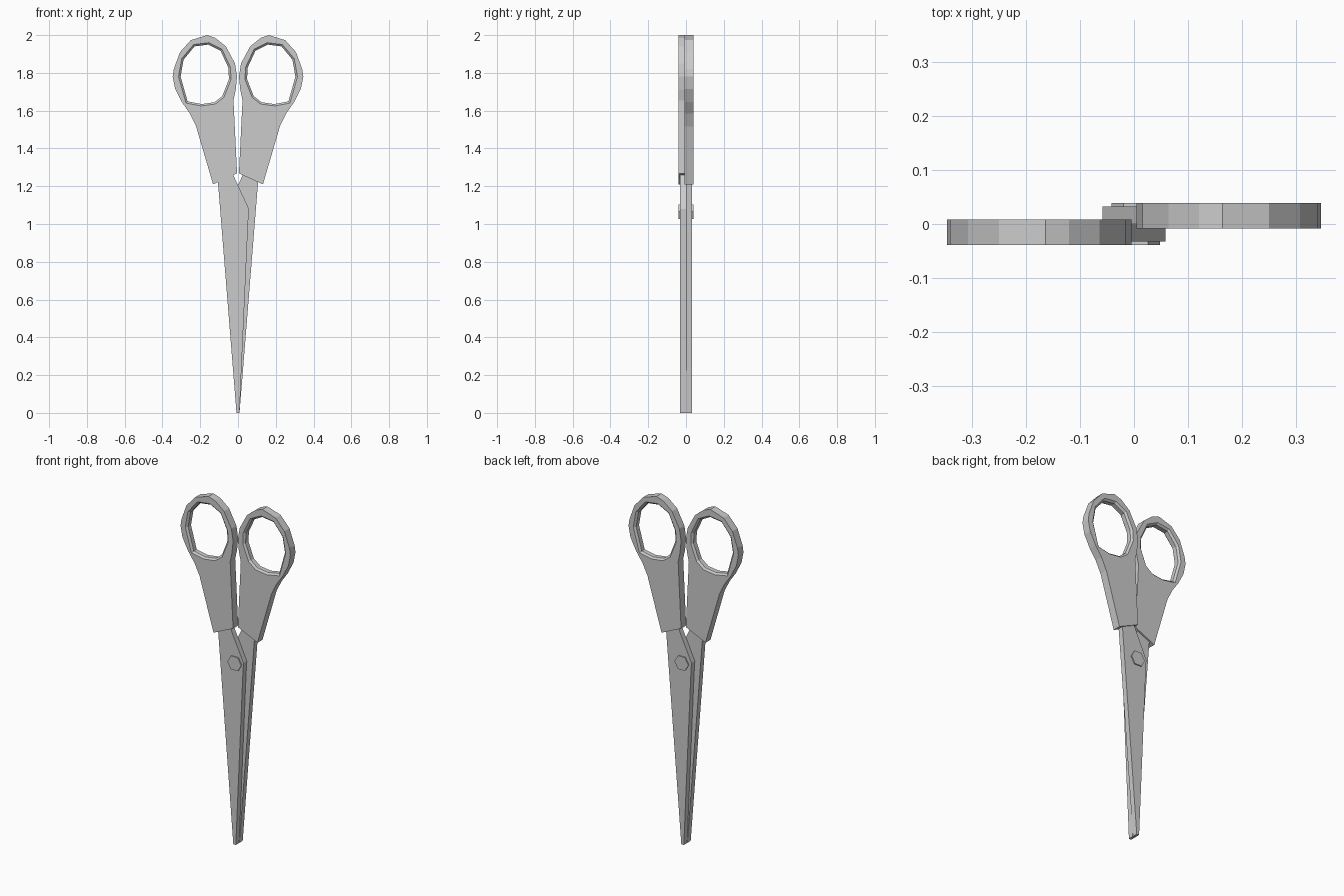
import bpy, bmesh
from math import pi
from mathutils import Matrix

if "Cube" in bpy.data.objects:
    bpy.data.objects.remove(bpy.data.objects["Cube"])

# Front half; the back half is the same turned 180 degrees about z
BLADE = [(-.106, 1.22), (-.008, 0), (.008, 0), (.053, 1.0), (.058, 1.08),
         (0, 1.205), (-.03, 1.27), (-.09, 1.27)]
GRIP = [(-.132, 1.21), (-.005, 1.268), (-.024, 1.655), (-.012, 1.71), (-.005, 1.78),
        (-.016, 1.85), (-.064, 1.94), (-.12, 1.985), (-.164, 2.0), (-.25, 1.973),
        (-.307, 1.91), (-.34, 1.82), (-.346, 1.78), (-.333, 1.715), (-.297, 1.645),
        (-.255, 1.585), (-.222, 1.517)]
HOLE = [(-.315, 1.78), (-.298, 1.875), (-.235, 1.95), (-.155, 1.96), (-.085, 1.925),
        (-.04, 1.83), (-.037, 1.765), (-.075, 1.67), (-.12, 1.635), (-.195, 1.625),
        (-.275, 1.64)]
CENTRE = (-.175, 1.79)


def ring(bm, pts, y):
    return [bm.verts.new((x, y, z)) for x, z in pts]


def skin(bm, rings):
    for a, b in zip(rings, rings[1:]):
        for i in range(len(a)):
            j = (i + 1) % len(a)
            bm.faces.new((a[i], a[j], b[j], b[i]))


def cap(bm, *loops):
    edges = []
    for l in loops:
        for i in range(len(l)):
            pair = (l[i - 1], l[i])
            edges.append(bm.edges.get(pair) or bm.edges.new(pair))
    bmesh.ops.triangle_fill(bm, use_beauty=True, edges=edges)


def finish(bm, name, turn):
    bmesh.ops.transform(bm, matrix=Matrix.Rotation(turn, 4, 'Z'), verts=bm.verts)
    bmesh.ops.recalc_face_normals(bm, faces=bm.faces)
    bmesh.ops.dissolve_limit(bm, angle_limit=.01, verts=bm.verts, edges=bm.edges)
    me = bpy.data.meshes.new(name)
    bm.to_mesh(me)
    bm.free()
    bpy.context.collection.objects.link(bpy.data.objects.new(name, me))


def blade(name, turn):
    bm = bmesh.new()
    a, b = ring(bm, BLADE, -.032), ring(bm, BLADE, -.001)
    skin(bm, [a, b])
    cap(bm, a)
    cap(bm, b)
    finish(bm, name, turn)


def handle(name, turn):
    bm = bmesh.new()
    y0, y1, c = -.0385, .0085, .01
    outer = [ring(bm, GRIP, y) for y in (y0, y1)]
    # Finger hole narrows slightly towards the middle
    small = [(CENTRE[0] + (x - CENTRE[0]) * .92, CENTRE[1] + (z - CENTRE[1]) * .94)
             for x, z in HOLE]
    inner = [ring(bm, p, y) for p, y in
             ((HOLE, y0), (small, y0 + c), (small, y1 - c), (HOLE, y1))]
    skin(bm, outer)
    skin(bm, inner)
    cap(bm, outer[0], inner[0])
    cap(bm, outer[1], inner[-1])
    finish(bm, name, turn)


for side, turn in (("front", 0), ("back", pi)):
    blade(side + "_blade", turn)
    handle(side + "_handle", turn)

# Six-sided pivot screw through both blades
bpy.ops.mesh.primitive_cylinder_add(vertices=6, radius=.045, depth=.077,
                                    location=(.003, 0, 1.065), rotation=(pi / 2, pi / 6, 0))
bpy.context.object.name = "pivot_screw"
